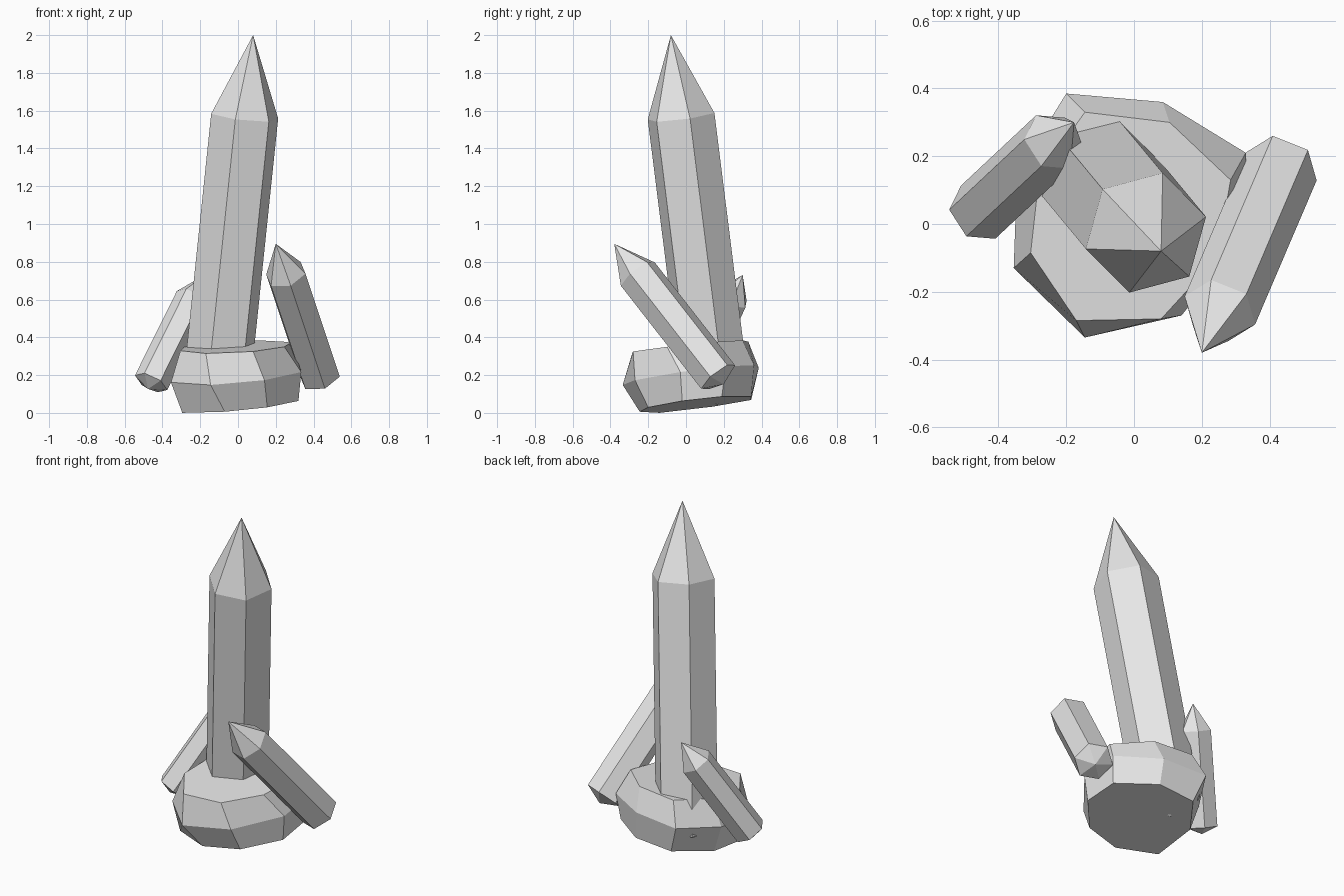
import bpy
import bmesh
import math
from mathutils import Vector

SIDES = 6

default_cube = bpy.data.objects.get("Cube")
if default_cube:
    bpy.data.objects.remove(default_cube, do_unlink=True)

# Single pale stone colour
stone = bpy.data.materials.new("pale_grey_stone")
stone_colour = (0.8, 0.8, 0.8, 1.0)
stone.use_nodes = True
stone.diffuse_color = stone_colour
stone.node_tree.nodes["Principled BSDF"].inputs["Base Color"].default_value = stone_colour


def finish(bm, name):
    """Turn a bmesh into a flat-shaded object in the scene."""
    bmesh.ops.recalc_face_normals(bm, faces=bm.faces)
    mesh = bpy.data.meshes.new(name)
    bm.to_mesh(mesh)
    bm.free()
    mesh.materials.append(stone)
    obj = bpy.data.objects.new(name, mesh)
    bpy.context.collection.objects.link(obj)
    return obj


def bridge(bm, lower, upper):
    """Join two closed loops of vertices with quads."""
    count = len(lower)
    for i in range(count):
        j = (i + 1) % count
        bm.faces.new((lower[i], lower[j], upper[j], upper[i]))


def fan(bm, ring, point):
    """Close a loop of vertices with triangles meeting at a point."""
    apex = bm.verts.new(point)
    for i in range(len(ring)):
        bm.faces.new((ring[i], ring[(i + 1) % len(ring)], apex))


def crystal(name, tip, base, corner, radius, tip_length, cap_length):
    """Six-sided shaft from base to tip, pointed at both ends."""
    bm = bmesh.new()
    tip, base = Vector(tip), Vector(base)
    axis = (tip - base).normalized()
    side = Vector(corner)
    side = (side - axis * side.dot(axis)).normalized()
    other = axis.cross(side)

    def ring(centre):
        angles = [math.tau * i / SIDES for i in range(SIDES)]
        return [bm.verts.new(centre + radius * (side * math.cos(a) + other * math.sin(a)))
                for a in angles]

    foot = ring(base)
    shoulder = ring(tip - axis * tip_length)
    bridge(bm, foot, shoulder)
    fan(bm, shoulder, tip)
    fan(bm, foot, base - axis * cap_length)
    return finish(bm, name)


def rock(name, layers):
    """Stack of tilted outlines; each layer is (outline, height, x slope, y slope)."""
    bm = bmesh.new()
    rings = [[bm.verts.new((x, y, height + slope_x * x + slope_y * y)) for x, y in outline]
             for outline, height, slope_x, slope_y in layers]
    for lower, upper in zip(rings, rings[1:]):
        bridge(bm, lower, upper)
    bm.faces.new(rings[0])
    bm.faces.new(rings[-1])
    return finish(bm, name)


# Faceted base rock, widest at its middle outline
bottom_outline = [(-.295, -.14), (-.07, -.245), (.155, -.2), (.32, -.02),
                  (.31, .19), (.1, .345), (-.14, .345), (-.29, .14)]
middle_outline = [(-.355, -.13), (-.145, -.335), (.14, -.27), (.335, -.03),
                  (.33, .21), (.085, .36), (-.2, .385), (-.345, .15)]
top_outline = [(-.305, -.085), (-.17, -.285), (.08, -.28), (.245, -.1),
               (.285, .13), (.105, .3), (-.145, .33), (-.28, .14)]
rock("base_rock", [
    (bottom_outline, .04, .08, .115),
    (middle_outline, .2, .06, .13),
    (top_outline, .35, .04, .1),
])

# Tall central crystal and two small leaning ones
crystal("main_crystal", tip=(.08, -.08, 2.0), base=(-.115, .155, .13),
        corner=(.175, .045, 0), radius=.184, tip_length=.435, cap_length=.087)
crystal("left_crystal", tip=(.2, -.38, .895), base=(.435, .17, .19),
        corner=(.105, -.04, 0), radius=.112, tip_length=.21, cap_length=.05)
crystal("right_crystal", tip=(-.177, .3, .73), base=(-.46, .035, .16),
        corner=(-.09, .005, .035), radius=.094, tip_length=.15, cap_length=.04)
